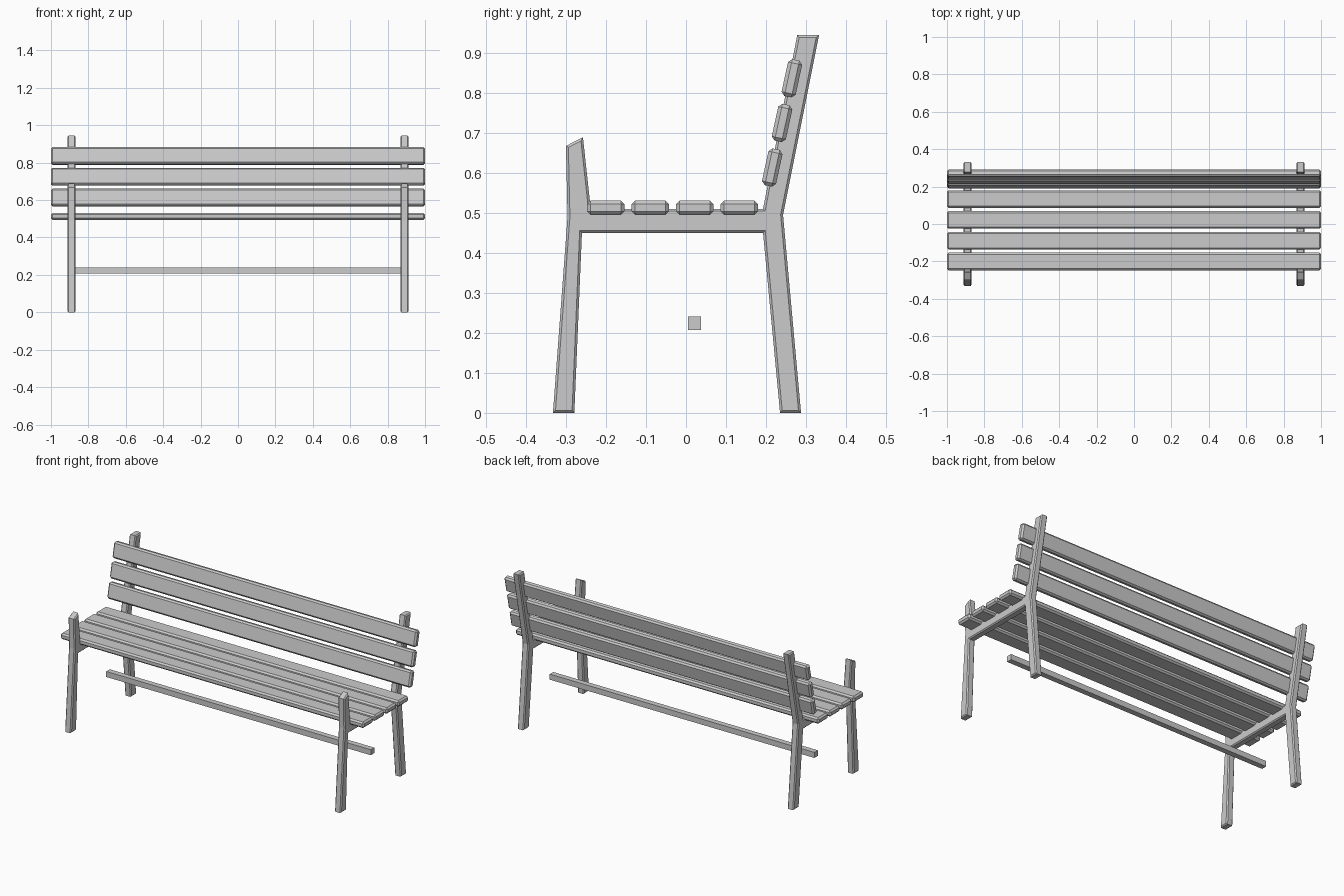
import bpy, bmesh, math
from mathutils import Matrix, Vector

if "Cube" in bpy.data.objects:
    bpy.data.objects.remove(bpy.data.objects["Cube"])

grey = bpy.data.materials.new("light grey")
grey.diffuse_color = (0.6, 0.6, 0.6, 1)
grey.use_nodes = True
grey.node_tree.nodes["Principled BSDF"].inputs["Base Color"].default_value = grey.diffuse_color


def finish(bm, name):
    bmesh.ops.recalc_face_normals(bm, faces=bm.faces)
    mesh = bpy.data.meshes.new(name)
    bm.to_mesh(mesh)
    bm.free()
    mesh.materials.append(grey)
    obj = bpy.data.objects.new(name, mesh)
    bpy.context.collection.objects.link(obj)
    return obj


def box(name, size, center, tilt=0, bevel=0):
    bm = bmesh.new()
    bmesh.ops.create_cube(bm, size=1, matrix=Matrix.Diagonal((*size, 1)))
    if bevel:
        bmesh.ops.bevel(bm, geom=bm.edges[:], offset=bevel, segments=1,
                        affect='EDGES')
    bm.transform(Matrix.Translation(center) @ Matrix.Rotation(tilt, 4, 'X'))
    return finish(bm, name)


# Side frame outline (y, z): legs, seat rail, arm post and back post in one
PROFILE = [(-0.3325, 0), (-0.279, 0), (-0.26, 0.45), (0.1925, 0.45),
           (0.235, 0), (0.2875, 0), (0.2425, 0.495), (0.3325, 0.944),
           (0.278, 0.944), (0.1925, 0.51), (-0.238, 0.51),
           (-0.2575, 0.689), (-0.30, 0.667), (-0.296, 0.49)]


def side_frame(name, x):
    bm = bmesh.new()
    face = bm.faces.new([bm.verts.new((x - 0.021, y, z)) for y, z in PROFILE])
    ext = bmesh.ops.extrude_face_region(bm, geom=[face], use_keep_orig=True)
    moved = [v for v in ext["geom"] if isinstance(v, bmesh.types.BMVert)]
    bmesh.ops.translate(bm, verts=moved, vec=(0.042, 0, 0))
    bmesh.ops.recalc_face_normals(bm, faces=bm.faces)
    # chamfer only the rims of the two flat sides
    rims = [e for e in bm.edges
            if abs(e.verts[0].co.x - e.verts[1].co.x) < 1e-5]
    bmesh.ops.bevel(bm, geom=rims, offset=0.006, segments=1, affect='EDGES')
    return finish(bm, name)


side_frame("left_frame", -0.89)
side_frame("right_frame", 0.89)

# Seat slats
for i in range(4):
    box(f"seat_slat_{i + 1}", (2, 0.094, 0.036),
        (0, -0.2005 + i * 0.1112, 0.5125), bevel=0.009)

# Leaning back slats
for i in range(3):
    box(f"back_slat_{i + 1}", (2, 0.036, 0.094),
        (0, 0.2155 + i * 0.0245, 0.613 + i * 0.1115),
        tilt=-math.radians(12.3), bevel=0.009)

# Stretcher bar between the frames
box("stretcher", (1.745, 0.033, 0.033), (0, 0.021, 0.224))
